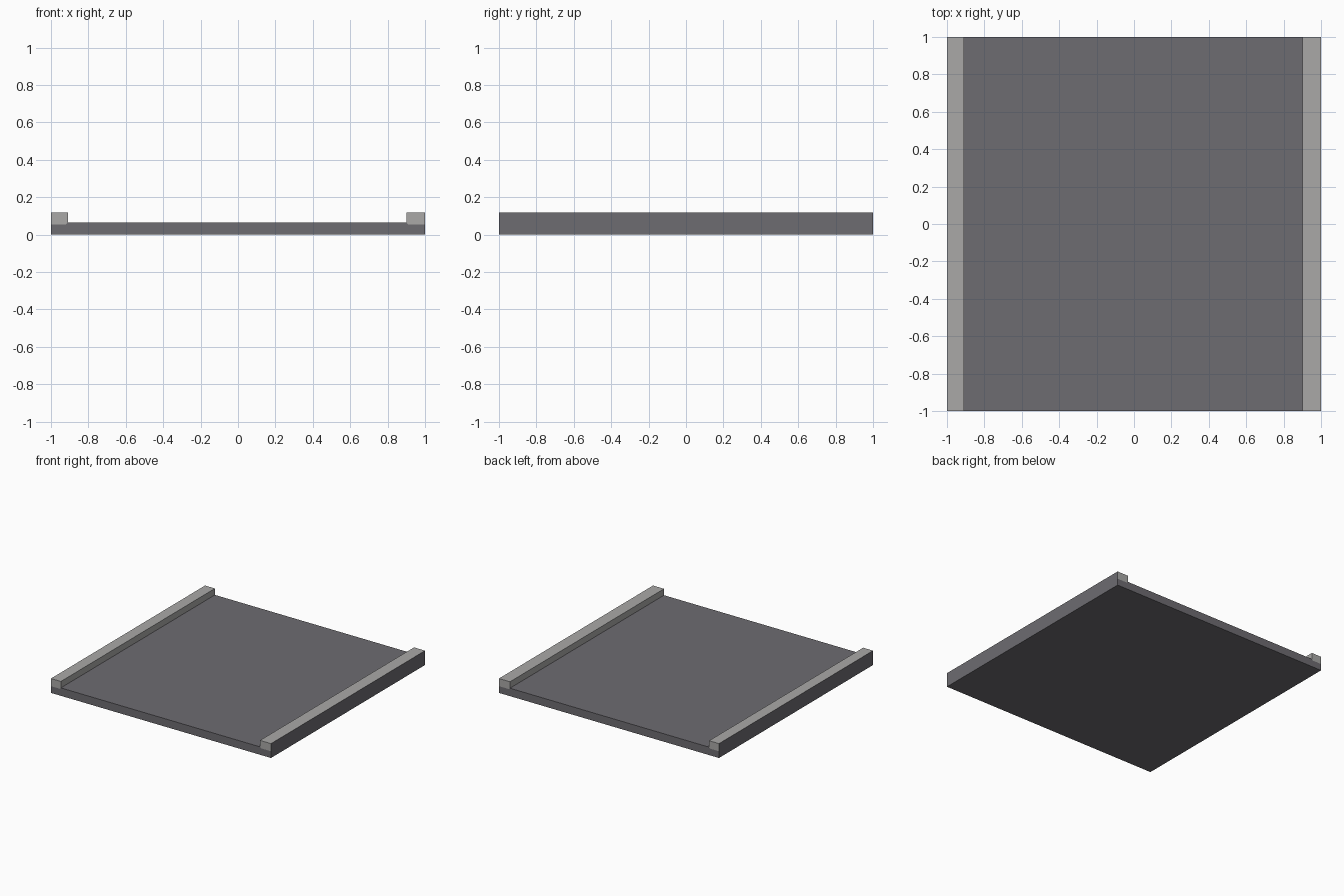
import bpy

if "Cube" in bpy.data.objects:
    bpy.data.objects.remove(bpy.data.objects["Cube"])


def material(name, rgb):
    m = bpy.data.materials.new(name)
    m.diffuse_color = (*rgb, 1.0)
    m.use_nodes = True
    m.node_tree.nodes["Principled BSDF"].inputs["Base Color"].default_value = m.diffuse_color
    return m


asphalt = material("dark asphalt", (0.155, 0.15, 0.165))
concrete = material("light concrete", (0.40, 0.395, 0.39))


def extrude_profile(name, profile, mats, skip=(), dark_side=None):
    """Run an (x, z) profile along y; skip leaves hidden faces open."""
    n = len(profile)
    verts = [(x, y, z) for y in (-1, 1) for x, z in profile]
    faces = [tuple(range(n)), tuple(range(2 * n - 1, n - 1, -1))]
    dark = []
    for i in range(n):
        if i in skip:
            continue
        j = (i + 1) % n
        if i == dark_side:
            dark.append(len(faces))
        faces.append((i, i + n, j + n, j))
    mesh = bpy.data.meshes.new(name)
    mesh.from_pydata(verts, [], faces)
    for m in mats:
        mesh.materials.append(m)
    for f in dark:
        mesh.polygons[f].material_index = 1
    mesh.update()
    ob = bpy.data.objects.new(name, mesh)
    bpy.context.collection.objects.link(ob)
    return ob


SEAT, DECK, TOP = 0.055, 0.065, 0.118
LEFT, RIGHT, BEV = -0.91, 0.90, 0.01

# road slab, with a shallow seat under each kerb
extrude_profile("road_slab", [
    (-1, 0), (1, 0), (1, SEAT), (RIGHT + BEV, SEAT), (RIGHT, DECK),
    (LEFT, DECK), (LEFT - BEV, SEAT), (-1, SEAT)],
    [asphalt], skip=(2, 3, 5, 6))

# kerbs, outer side in the road colour
extrude_profile("right_kerb", [
    (RIGHT + BEV, SEAT), (1, SEAT), (1, TOP), (RIGHT, TOP), (RIGHT, DECK)],
    [concrete, asphalt], skip=(0, 4), dark_side=1)
extrude_profile("left_kerb", [
    (-1, SEAT), (LEFT - BEV, SEAT), (LEFT, DECK), (LEFT, TOP), (-1, TOP)],
    [concrete, asphalt], skip=(0, 1), dark_side=4)
